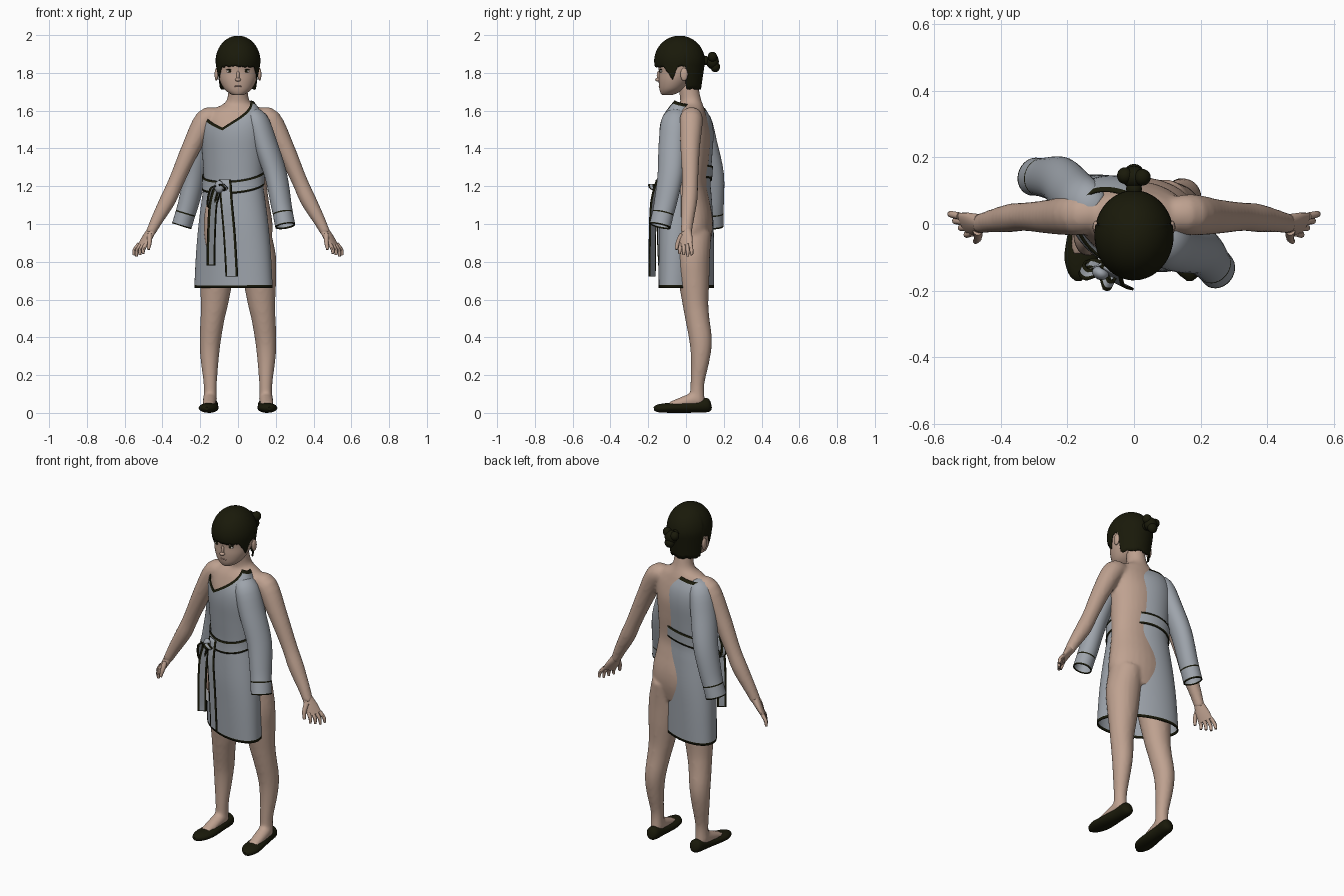
import bpy, bmesh, math, random
from mathutils import Vector, Matrix

random.seed(4)
cube = bpy.data.objects.get("Cube")
if cube:
    bpy.data.objects.remove(cube)


def material(name, *rgb):
    m = bpy.data.materials.new(name)
    m.use_nodes = True
    m.diffuse_color = (*rgb, 1)
    m.node_tree.nodes["Principled BSDF"].inputs["Base Color"].default_value = (*rgb, 1)
    return m


skin = material("skin", .52, .36, .28)
cloth = material("grey_cloth", .34, .37, .41)
dark = material("dark_brown", .01, .01, .003)
white = material("eye_white", .6, .56, .52)
lip = material("lip", .43, .27, .22)
made = []


def grid(bm, rows, closed=True, rule=None, caps=False):
    """Skin a list of point rows with quads."""
    vs = [[bm.verts.new(p) for p in row] for row in rows]
    n = len(rows[0])
    for i in range(len(vs) - 1):
        for j in range(n if closed else n - 1):
            k = (j + 1) % n
            f = bm.faces.new((vs[i][j], vs[i][k], vs[i + 1][k], vs[i + 1][j]))
            f.material_index = rule(i, j) if rule else 0
    if caps:
        bm.faces.new(vs[0])
        bm.faces.new(vs[-1])


def smooth_keys(keys, steps=4):
    """Pass a smooth spline through the key tuples."""
    k = [Vector(p) for p in keys]
    k = [k[0]] + k + [k[-1]]
    out = []
    for a, b, c, d in zip(k, k[1:], k[2:], k[3:]):
        for s in range(steps):
            t = s / steps
            out.append(b + (c - a) * t / 2 + (a * 2 - b * 5 + c * 4 - d) * t * t / 2
                       + (b * 3 - a - c * 3 + d) * t ** 3 / 2)
    return out + [k[-1]]


def loft(bm, pts, side=1, ref=(0, 1, 0), n=20, caps=True, rule=None, level=False):
    """Join ellipses (x, y, z, radius, radius) along a path."""
    rows = []
    for i, p in enumerate(pts):
        t = (pts[min(i + 1, len(pts) - 1)] - pts[max(i - 1, 0)]).to_3d().normalized()
        if level:
            t = Vector((0, 0, 1))
        u = Vector(ref).cross(t).normalized()
        v = t.cross(u)
        ring = []
        for j in range(n):
            a = math.tau * j / n
            q = p.to_3d() + u * p[3] * math.cos(a) + v * p[4] * math.sin(a)
            ring.append((q.x * side, q.y, q.z))
        rows.append(ring)
    grid(bm, rows, True, rule, caps)


def tube(bm, keys, side=1, **options):
    loft(bm, smooth_keys(keys), side, **options)


def ball(bm, centre, radii):
    m = Matrix.Translation(centre) @ Matrix.Diagonal((*radii, 1))
    bmesh.ops.create_uvsphere(bm, u_segments=20, v_segments=12, radius=1, matrix=m)


def finish(bm, name, *mats, thick=0):
    bmesh.ops.recalc_face_normals(bm, faces=bm.faces)
    me = bpy.data.meshes.new(name)
    bm.to_mesh(me)
    bm.free()
    for m in mats:
        me.materials.append(m)
    ob = bpy.data.objects.new(name, me)
    bpy.context.collection.objects.link(ob)
    if thick:
        ob.modifiers.new("thickness", "SOLIDIFY").thickness = thick
    made.append(ob)
    return ob


def balls(name, mat, *items):
    bm = bmesh.new()
    for centre, radii in items:
        ball(bm, centre, radii)
    return finish(bm, name, mat)


# Body: torso, legs and arms fused into one smooth surface
torso = [(0, .03, .86, .14, .09), (0, .03, .95, .182, .109), (0, .03, 1.03, .18, .111),
         (0, .02, 1.13, .163, .102), (0, .015, 1.22, .154, .094), (0, .015, 1.35, .157, .108),
         (0, .015, 1.47, .166, .114), (0, .022, 1.56, .165, .092), (0, .027, 1.61, .125, .072),
         (0, .025, 1.65, .062, .056), (0, .01, 1.74, .05, .052)]
leg = [(.09, .035, .95, .085, .1), (.105, .035, .82, .097, .092), (.115, .042, .7, .087, .082),
       (.125, .05, .58, .073, .069), (.135, .06, .5, .064, .064), (.147, .078, .38, .056, .06),
       (.15, .075, .28, .048, .05), (.147, .06, .15, .035, .037), (.147, .06, .05, .036, .042)]
arm = [(.11, .03, 1.56, .05, .05), (.17, .028, 1.55, .06, .062), (.25, .022, 1.4, .05, .052),
       (.325, .022, 1.23, .042, .043), (.37, .018, 1.13, .043, .043),
       (.43, .008, 1.02, .033, .034), (.465, 0, .95, .025, .03)]
instep = [(.147, .07, .08, .036, .04), (.15, .02, .064, .037, .037), (.157, -.09, .037, .034, .019)]
bm = bmesh.new()
tube(bm, torso, n=28)
for s in (1, -1):
    tube(bm, leg, s)
    tube(bm, arm, s)
    tube(bm, instep, s, ref=(0, 0, 1))
ball(bm, (-.137, -.035, .99), (.045, .062, .16))
body = finish(bm, "body", skin)
mod = body.modifiers.new("fuse", "REMESH")
mod.mode = "VOXEL"
mod.voxel_size = .01
mod.use_smooth_shade = True
mod = body.modifiers.new("soften", "SMOOTH")
mod.iterations = 5

# Hands turned half forward, and shoes
shoe = [(.142, .133, .045, .012, .018), (.142, .115, .042, .035, .037), (.146, .04, .034, .04, .033),
        (.152, -.05, .028, .05, .028), (.16, -.11, .026, .049, .025),
        (.166, -.15, .024, .031, .02), (.166, -.17, .022, .009, .009)]
spread = Vector((-.6, -.8, 0))
for s, label in ((1, "left"), (-1, "right")):
    bm = bmesh.new()
    tube(bm, [(.458, .003, .965, .023, .028), (.482, 0, .925, .019, .038),
              (.508, 0, .885, .013, .039)], s, ref=-spread)
    for i in range(4):
        k = -.03 + i * .021
        reach = .062 - .007 * abs(i - 1)
        path = [Vector((.505, 0, .895)) + spread * k,
                Vector((.515 + reach / 5, 0, .89 - reach / 2)) + spread * k * 1.2,
                Vector((.515 + reach / 4, 0, .89 - reach)) + spread * k * 1.3]
        tube(bm, [(*p, r, r) for p, r in zip(path, (.011, .01, .007))], s, n=8)
    tube(bm, [(.468, -.02, .945, .015, .015), (.468, -.042, .905, .012, .012),
              (.475, -.052, .865, .008, .008)], s, n=10)
    finish(bm, label + "_hand", skin)
    bm = bmesh.new()
    tube(bm, shoe, s, ref=(0, 0, 1))
    finish(bm, label + "_shoe", dark)

# Head and face
bm = bmesh.new()
tube(bm, [(0, -.1, 1.682, .02, .024), (0, -.093, 1.69, .042, .04), (0, -.075, 1.715, .073, .066),
          (0, -.055, 1.76, .097, .09), (0, -.035, 1.81, .109, .109), (0, -.03, 1.87, .112, .122),
          (0, -.03, 1.93, .092, .104), (0, -.03, 1.97, .055, .065), (0, -.03, 1.98, .02, .02)],
     n=32, level=True)
finish(bm, "head", skin)
balls("nose", skin, ((0, -.148, 1.764), (.015, .015, .01)), ((0, -.143, 1.785), (.009, .012, .026)))
balls("lips", lip, ((0, -.139, 1.729), (.023, .006, .005)))
balls("ears", skin, *[((s * .114, -.01, 1.792), (.01, .02, .034)) for s in (1, -1)])
balls("eyes", white, *[((s * .044, -.131, 1.808), (.017, .007, .007)) for s in (1, -1)])
balls("irises", dark, *[((s * .044, -.136, 1.808), (.007, .004, .007)) for s in (1, -1)])
balls("lashes", dark, *[((s * .044, -.133, 1.817), (.019, .007, .003)) for s in (1, -1)])

# Hair cap with fringe, side locks and nape, and a bun
N = 80


def hairline(d):
    if d < 50:
        z = 1.832
    elif d < 72:
        z = 1.832 - .067 * (d - 50) / 22
    elif d < 86:
        z = 1.765 + .07 * (d - 72) / 14
    else:
        z = 1.835 if d < 105 else 1.715
    return z + random.uniform(-.005, .005)


ends = [hairline(abs(180 - 360 * j / N)) for j in range(N)]
rows = []
for i in range(1, 21):
    row = []
    for j in range(N):
        a = math.tau * j / N
        drop = 1 - math.cos(math.pi / 2 * i / 20)
        z = 1.997 - (1.997 - ends[j]) * drop
        r = math.sqrt(max(0, 1 - ((z - 1.86) / .137) ** 2)) if z > 1.86 else 1 - (1.86 - z) * 1.1
        row.append((-.119 * r * math.sin(a), -.034 + .135 * r * math.cos(a), z))
    rows.append(row)
bm = bmesh.new()
grid(bm, rows)
bm.faces.new(list(bm.verts)[:N])
finish(bm, "hair", dark, thick=.006)
balls("hair_bun", dark, ((0, .14, 1.86), (.036, .034, .04)), ((.025, .14, 1.885), (.025, .025, .027)),
      ((-.027, .145, 1.875), (.024, .025, .026)), ((0, .155, 1.832), (.028, .025, .028)),
      ((0, .105, 1.865), (.024, .025, .024)))

# Robe, built straight and then turned on the body
robe_parts = []
sections = smooth_keys([(.66, .225, .118), (.85, .213, .123), (1, .197, .126), (1.15, .175, .12),
                        (1.22, .166, .116), (1.35, .172, .125), (1.47, .182, .132),
                        (1.55, .175, .12), (1.61, .145, .085), (1.66, .11, .05)])


def robe_point(phi, z, out=0):
    lo, hi = sections[0], sections[1]
    for lo, hi in zip(sections, sections[1:]):
        if z <= hi[0]:
            break
    p = lo.lerp(hi, (z - lo[0]) / (hi[0] - lo[0]))
    return ((p[1] + out) * math.sin(phi), -(p[2] + out) * math.cos(phi), z)


def neckline(phi):
    """Low V in front, high left shoulder, slipped right shoulder."""
    d = (math.degrees(phi) + 180) % 360 - 180
    top = 1.655 if d > 0 else 1.6
    d = abs(d)
    return 1.51 + (top - 1.51) * d / 75 if d < 75 else top + (1.62 - top) * (d - 75) / 105


angles = [math.tau * j / 72 for j in range(72)]
levels = [0, .015] + [i / 40 for i in range(1, 40)] + [.983, 1]
bm = bmesh.new()
grid(bm, [[robe_point(a, .662 + t * (neckline(a) - .662)) for a in angles] for t in levels],
     rule=lambda i, j: int(i in (0, len(levels) - 2)))
robe_parts.append(finish(bm, "robe", cloth, dark, thick=.006))

# Sleeves with a dark cuff line and rim
sleeve = smooth_keys([(.09, 0, 1.575, .035, .045), (.14, 0, 1.55, .055, .07), (.186, .01, 1.42, .06, .074),
                      (.238, .026, 1.26, .057, .07), (.277, .014, 1.1, .053, .061)])
sleeve += [Vector(p) for p in ((.288, .009, 1.06, .052, .058), (.29, .008, 1.053, .052, .058),
                               (.306, .001, .995, .052, .058), (.308, 0, .988, .052, .058))]
rim = len(sleeve) - 2
for s, label in ((1, "left"), (-1, "right")):
    bm = bmesh.new()
    loft(bm, sleeve, s, n=28, caps=False, rule=lambda i, j: int(i in (rim, rim - 2)))
    robe_parts.append(finish(bm, label + "_sleeve", cloth, dark, thick=.005))

# Belt, dipping towards the front
bm = bmesh.new()
grid(bm, [[robe_point(a, 1.235 - .042 * math.cos(a) + h, .008) for a in angles]
          for h in (-.034, -.024, .024, .034)], rule=lambda i, j: int(i != 1))
robe_parts.append(finish(bm, "belt", cloth, dark, thick=.006))


# Belt tails and drooping bow with dark edging
def strip(name, path, half, turn=0, edge=.011):
    pts = smooth_keys(path)
    across = Vector((math.cos(turn), math.sin(turn), 0))
    bm = bmesh.new()
    grid(bm, [[p + across * w for w in (-half, edge - half, half - edge, half)] for p in pts],
         False, lambda i, j: int(j != 1 or i == len(pts) - 2))
    robe_parts.append(finish(bm, name, cloth, dark, thick=.007))


strip("long_belt_tail", [(.025, -.15, 1.235), (.045, -.173, 1.12), (.062, -.173, .95),
                         (.073, -.17, .76), (.074, -.17, .722)], .036)
strip("short_belt_tail", [(-.015, -.155, 1.19), (-.03, -.175, 1.1), (-.037, -.18, .95),
                          (-.042, -.177, .82), (-.042, -.177, .78)], .025, 1.0)
for label, x, droop in (("left", .05, .01), ("right", -.06, .1)):
    strip(label + "_bow_loop", [(0, -.16, 1.205), (x * .6, -.19, 1.215 - droop / 4),
                                (x, -.178, 1.2 - droop), (x * .6, -.155, 1.185 - droop),
                                (0, -.15, 1.19)], .018, math.pi / 2)
robe_parts.append(balls("belt_knot", cloth, ((0, -.168, 1.197), (.026, .02, .033))))
for ob in robe_parts:
    ob.rotation_euler.z = math.radians(-27)
    ob.location = (-.024, .002, 0)

# Smooth shading
bpy.ops.object.select_all(action="DESELECT")
for ob in made:
    ob.select_set(True)
bpy.context.view_layer.objects.active = made[0]
bpy.ops.object.shade_smooth_by_angle(angle=math.radians(45))
